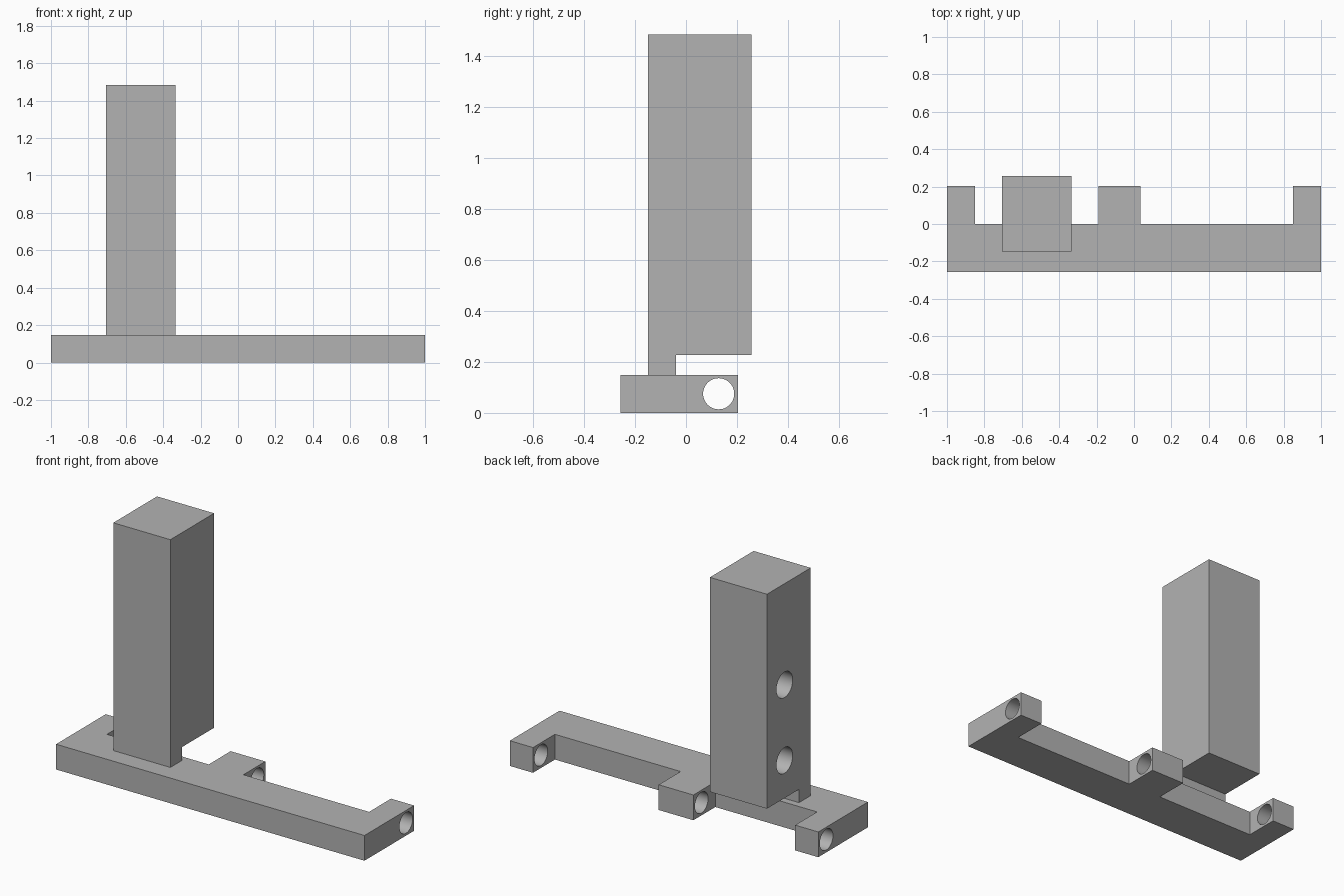
import bpy
import math
from mathutils import Matrix, Vector

if "Cube" in bpy.data.objects:
    bpy.data.objects.remove(bpy.data.objects["Cube"], do_unlink=True)

grey = bpy.data.materials.new("plain grey")
grey.use_nodes = True
colour = (0.45, 0.45, 0.45, 1)
grey.diffuse_color = colour
grey.node_tree.nodes["Principled BSDF"].inputs["Base Color"].default_value = colour


def extrude_profile(name, points, offset):
    """Solid made by sweeping a flat outline along an offset vector."""
    n = len(points)
    near = [Vector(p) for p in points]
    far = [p + Vector(offset) for p in near]
    faces = [list(range(n))[::-1], list(range(n, 2 * n))]
    faces += [[i, (i + 1) % n, (i + 1) % n + n, i + n] for i in range(n)]
    mesh = bpy.data.meshes.new(name)
    mesh.from_pydata(near + far, [], faces)
    mesh.materials.append(grey)
    obj = bpy.data.objects.new(name, mesh)
    bpy.context.collection.objects.link(obj)
    return obj


def drill_x(obj, x_start, x_end, y, z, radius):
    """Cut a round hole running along x."""
    bpy.ops.mesh.primitive_cylinder_add(
        vertices=48, radius=radius, depth=x_end - x_start,
        location=((x_start + x_end) / 2, y, z), rotation=(0, math.pi / 2, 0))
    cutter = bpy.context.object
    cutter.name = "hole_cutter"
    cutter.hide_render = True
    cutter.data.materials.append(grey)
    mod = obj.modifiers.new("hole", 'BOOLEAN')
    mod.operation = 'DIFFERENCE'
    mod.solver = 'EXACT'
    mod.object = cutter
    select_only(obj)
    bpy.ops.object.modifier_apply(modifier=mod.name)
    bpy.data.objects.remove(cutter, do_unlink=True)


def select_only(obj):
    bpy.ops.object.select_all(action='DESELECT')
    obj.select_set(True)
    bpy.context.view_layer.objects.active = obj


# Base bar with three hinge lugs along the back
front, back, lug_back, base_top = -0.257, 0.0, 0.203, 0.148
outline = [(-1, front), (1, front)]
for lug_right, lug_left in ((0.85, 1), (-0.19, 0.035), (-1, -0.85)):
    outline += [(lug_left, back), (lug_left, lug_back),
                (lug_right, lug_back), (lug_right, back)]
# The end lugs sit flush with the bar ends, so drop their corner points
outline = [p for p in outline if not (abs(p[0]) == 1 and p[1] == back)]
base = extrude_profile("base_bar", [(x, y, 0) for x, y in outline],
                       (0, 0, base_top))
drill_x(base, -1.1, 1.1, 0.128, 0.075, 0.061)

# Upright block standing on a narrow neck at its front edge
side = [(-0.148, base_top), (-0.148, 1.483), (0.257, 1.483),
        (0.257, 0.226), (-0.04, 0.226), (-0.04, base_top)]
tower = extrude_profile("upright_block", [(-0.705, y, z) for y, z in side[::-1]],
                        (0.37, 0, 0))
# Two blind holes in the outer side
for height in (0.447, 0.89):
    drill_x(tower, -0.8, -0.44, 0.094, height, 0.075)

for part in (base, tower):
    select_only(part)
    bpy.ops.object.shade_smooth_by_angle(angle=math.radians(30))
